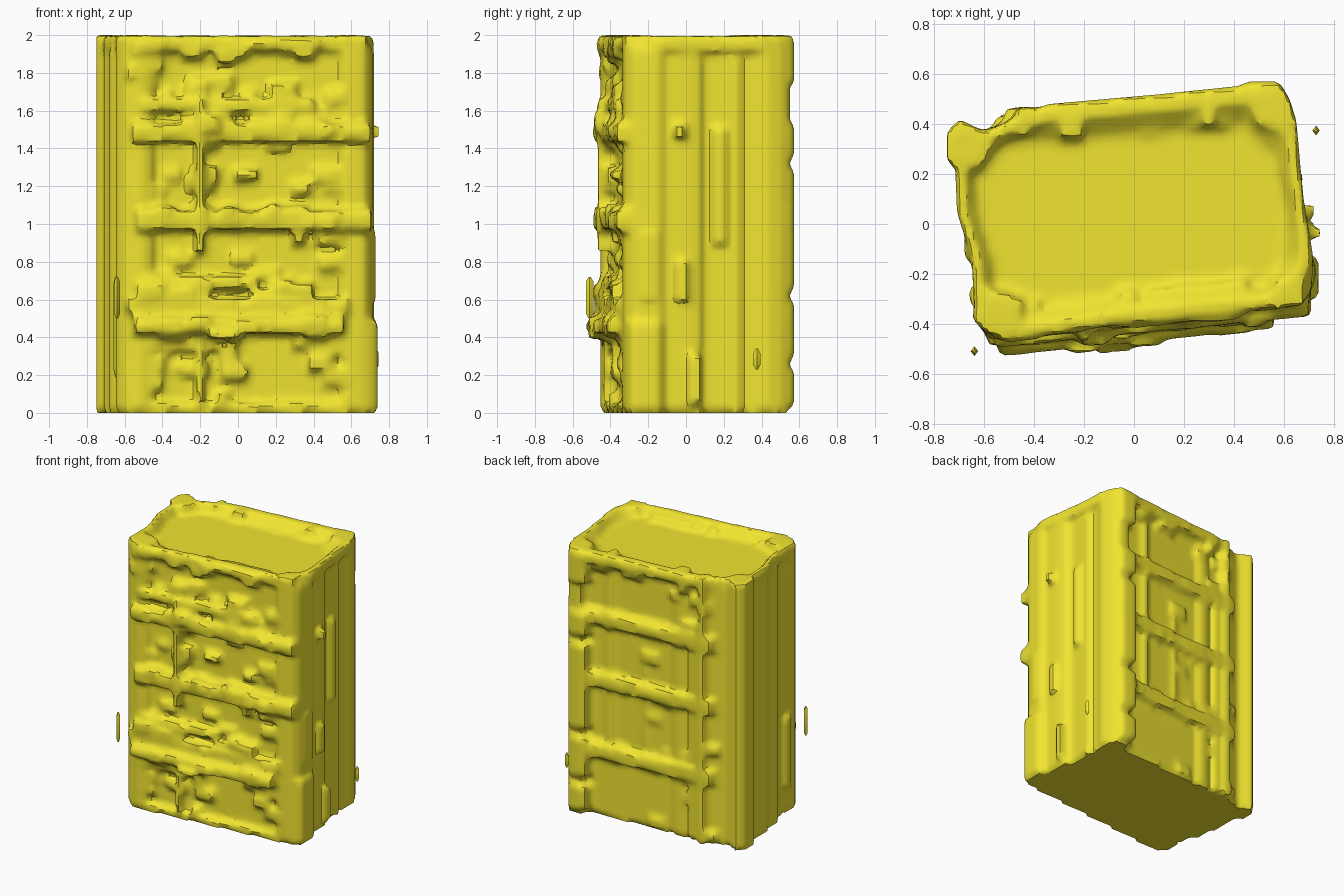
import bpy, bmesh, random

random.seed(4)
mat = bpy.data.materials.new("yellow")
mat.diffuse_color = (0.88, 0.78, 0.03, 1)

# Slanted front and back wall lines
WALL = {"front": lambda x: -0.395 + 0.10 * x, "back": lambda x: 0.487 + 0.075 * x}
OUT = {"front": -1, "back": 1}


def loft(bm, loops, closed=False):
    """Skin equal-sized loops of points; cap the ends, or join last to first."""
    rings = [[bm.verts.new(p) for p in loop] for loop in loops]
    n = len(rings[0])
    pairs = list(zip(rings, rings[1:])) + ([(rings[-1], rings[0])] if closed else [])
    for a, b in pairs:
        for i in range(n):
            j = (i + 1) % n
            bm.faces.new((a[i], a[j], b[j], b[i]))
    if not closed:
        bm.faces.new(rings[0][::-1])
        bm.faces.new(rings[-1])


def prism(bm, pts, z0, z1):
    loft(bm, [[(x, y, z) for x, y in pts] for z in (z0, z1)])


def box(bm, x0, x1, y0, y1, z0, z1):
    prism(bm, [(x0, y0), (x1, y0), (x1, y1), (x0, y1)], z0, z1)


def strip(bm, side, x0, x1, z0, z1, out=0.0):
    """Raised bar following a wall line, rooted inside the core."""
    f, s = WALL[side], OUT[side]
    p = [(x0, f(x0) - s * 0.12), (x1, f(x1) - s * 0.12), (x1, f(x1) + s * out),
         (x0, f(x0) + s * out)]
    prism(bm, p if s < 0 else p[::-1], z0, z1)


def finish(bm, name, voxel):
    bmesh.ops.recalc_face_normals(bm, faces=bm.faces)
    me = bpy.data.meshes.new(name)
    bm.to_mesh(me)
    bm.free()
    ob = bpy.data.objects.new(name, me)
    bpy.context.collection.objects.link(ob)
    bpy.context.view_layer.objects.active = ob
    ob.select_set(True)
    if voxel:
        m = ob.modifiers.new("fuse", 'REMESH')
        m.mode, m.voxel_size = 'VOXEL', voxel
        bpy.ops.object.modifier_apply(modifier=m.name)
    ob.data.materials.clear()
    ob.data.materials.append(mat)
    bpy.ops.object.shade_smooth_by_angle(angle=0.6)
    ob.select_set(False)


bm = bmesh.new()

# Core with grooved side walls
core = [(-0.60, -0.42), (0.05, -0.34), (0.62, -0.305), (0.71, -0.28), (0.72, -0.14),
        (0.69, -0.12), (0.69, -0.02), (0.68, 0.07), (0.64, 0.09), (0.64, 0.13), (0.65, 0.28),
        (0.62, 0.30), (0.64, 0.42), (0.60, 0.49), (-0.25, 0.425), (-0.50, 0.41), (-0.65, 0.36),
        (-0.71, 0.28), (-0.71, 0.04), (-0.68, 0.0), (-0.68, -0.13), (-0.63, -0.18),
        (-0.62, -0.30), (-0.64, -0.38)]
prism(bm, core, 0, 1.93)

# Corner columns
columns = [
    [(-0.75, 0.25), (-0.62, 0.22), (-0.56, 0.32), (-0.60, 0.37), (-0.66, 0.40), (-0.70, 0.42),
     (-0.75, 0.37)],
    [(0.48, 0.40), (0.62, 0.36), (0.65, 0.42), (0.62, 0.51), (0.59, 0.55), (0.50, 0.55)],
    [(-0.65, -0.38), (-0.60, -0.43), (-0.53, -0.455), (-0.46, -0.44), (-0.45, -0.30),
     (-0.62, -0.25)],
]
for c in columns:
    prism(bm, c, 0, 2)
box(bm, 0.60, 0.74, -0.30, -0.13, 0, 0.47)
box(bm, -0.47, -0.42, 0.36, 0.47, 0, 2)
for z0, z1 in ((0.05, 0.22), (0.3, 0.58), (0.66, 1.28), (1.36, 1.52), (1.75, 1.98)):
    box(bm, 0.45, 0.59, 0.45, 0.572, z0, z1)

# Raised rim around the sunken top
outer = [(-0.64, -0.38), (-0.52, -0.47), (-0.1, -0.41), (0.3, -0.37), (0.66, -0.32),
         (0.72, -0.14), (0.68, 0.1), (0.65, 0.42), (0.58, 0.57), (0.1, 0.52),
         (-0.35, 0.48), (-0.60, 0.37), (-0.72, 0.30), (-0.71, 0.05), (-0.65, -0.15)]
inner = [(-0.55, -0.28), (-0.50, -0.36), (-0.14, -0.29), (0.2, -0.25), (0.52, -0.24),
         (0.59, -0.14), (0.60, 0.1), (0.56, 0.26), (0.42, 0.39), (0.1, 0.36),
         (-0.30, 0.33), (-0.50, 0.32), (-0.63, 0.22), (-0.62, 0.05), (-0.56, -0.15)]
crest = [(0.6 * a + 0.4 * c, 0.6 * b + 0.4 * d) for (a, b), (c, d) in zip(outer, inner)]
loft(bm, [[(x, y, z) for x, y in pts] for pts, z in
          ((outer, 1.92), (outer, 1.99), (crest, 2.0), (inner, 1.925), (inner, 1.88))], closed=True)

# Horizontal bands on front and back
for x0, x1, z0, z1, out in [(-0.56, 0.70, 1.44, 1.53, 0.045), (-0.53, 0.71, 0.97, 1.07, 0.045),
                            (-0.55, 0.56, 0.42, 0.50, 0.08), (-0.58, 0.58, 0.52, 0.60, 0.035),
                            (-0.50, 0.10, 0.66, 0.72, 0.015), (-0.50, 0.40, 1.60, 1.66, 0.02),
                            (-0.56, 0.60, 0.0, 0.05, 0.0), (-0.55, -0.1, 0.33, 0.37, 0.0)]:
    strip(bm, "front", x0, x1, z0, z1, out)
for z in (0.50, 1.03, 1.50):
    strip(bm, "back", -0.52, 0.60, z - 0.05, z + 0.05, 0.012)

# Upright ribs
for x, w, z0, z1, out in [(-0.20, 0.035, 0.85, 1.66, 0.06), (-0.20, 0.035, 0.05, 0.72, 0.02),
                          (0.62, 0.12, 0.0, 2.0, 0.0), (-0.52, 0.05, 0.6, 1.9, 0.0),
                          (0.32, 0.05, 0.9, 1.1, 0.03)]:
    strip(bm, "front", x - w / 2, x + w / 2, z0, z1, out)
for x, w, z0, z1, out in [(0.30, 0.04, 0.5, 2.0, -0.02), (-0.25, 0.08, 0.0, 2.0, -0.02),
                          (-0.36, 0.04, 0.0, 1.6, -0.005), (0.02, 0.03, 0.5, 1.2, -0.03)]:
    strip(bm, "back", x - w / 2, x + w / 2, z0, z1, out)


# Rough lumps scattered on the walls, bands and rim
def lumps(side, count, x0, x1, z0, z1, low, high):
    for _ in range(count):
        x, z = random.uniform(x0, x1), random.uniform(z0, z1)
        w, h = random.uniform(0.02, 0.07), random.uniform(0.02, 0.04)
        strip(bm, side, max(x - w, -0.6), min(x + w, 0.66), max(z - h, 0), min(z + h, 1.98),
              random.uniform(low, high))


lumps("front", 75, -0.55, 0.58, 0.05, 1.9, -0.02, 0.015)
for z, high in ((0.45, 0.12), (0.65, 0.05), (1.03, 0.07), (1.52, 0.08), (1.92, 0.03)):
    lumps("front", 12, -0.5, 0.5, z - 0.04, z + 0.04, 0.01, high)
lumps("back", 20, -0.5, 0.0, 0.05, 1.85, -0.03, 0.0)
for z in (0.5, 1.03, 1.5, 1.9):
    lumps("back", 8, -0.4, 0.5, z - 0.03, z + 0.03, -0.01, 0.02)

# Small side burrs
for x0, x1, y, z0, z1 in [(0.6, 0.745, -0.03, 1.46, 1.52), (0.6, 0.73, -0.2, 0.60, 0.95),
                          (0.6, 0.675, 0.18, 0.9, 1.5), (-0.66, -0.55, -0.28, 0.2, 0.72),
                          (0.6, 0.72, 0.05, 0.05, 0.3), (0.6, 0.72, -0.02, 0.6, 0.8)]:
    box(bm, x0, x1, y - 0.025, y + 0.025, z0, z1)
finish(bm, "rough_block", 0.024)

# Loose chips floating beside the block
for name, x, y, z0, z1 in [("front_left_chip", -0.64, -0.51, 0.50, 0.72),
                           ("right_chip", 0.73, 0.375, 0.23, 0.34)]:
    bm = bmesh.new()
    r, t = 0.015, 0.025
    loft(bm, [[(x + a * s, y + b * s * 1.3, z) for a, b in ((-r, 0), (0, -r), (r, 0), (0, r))]
              for s, z in ((0.3, z0), (1, z0 + t), (1, z1 - t), (0.3, z1))])
    finish(bm, name, 0)
